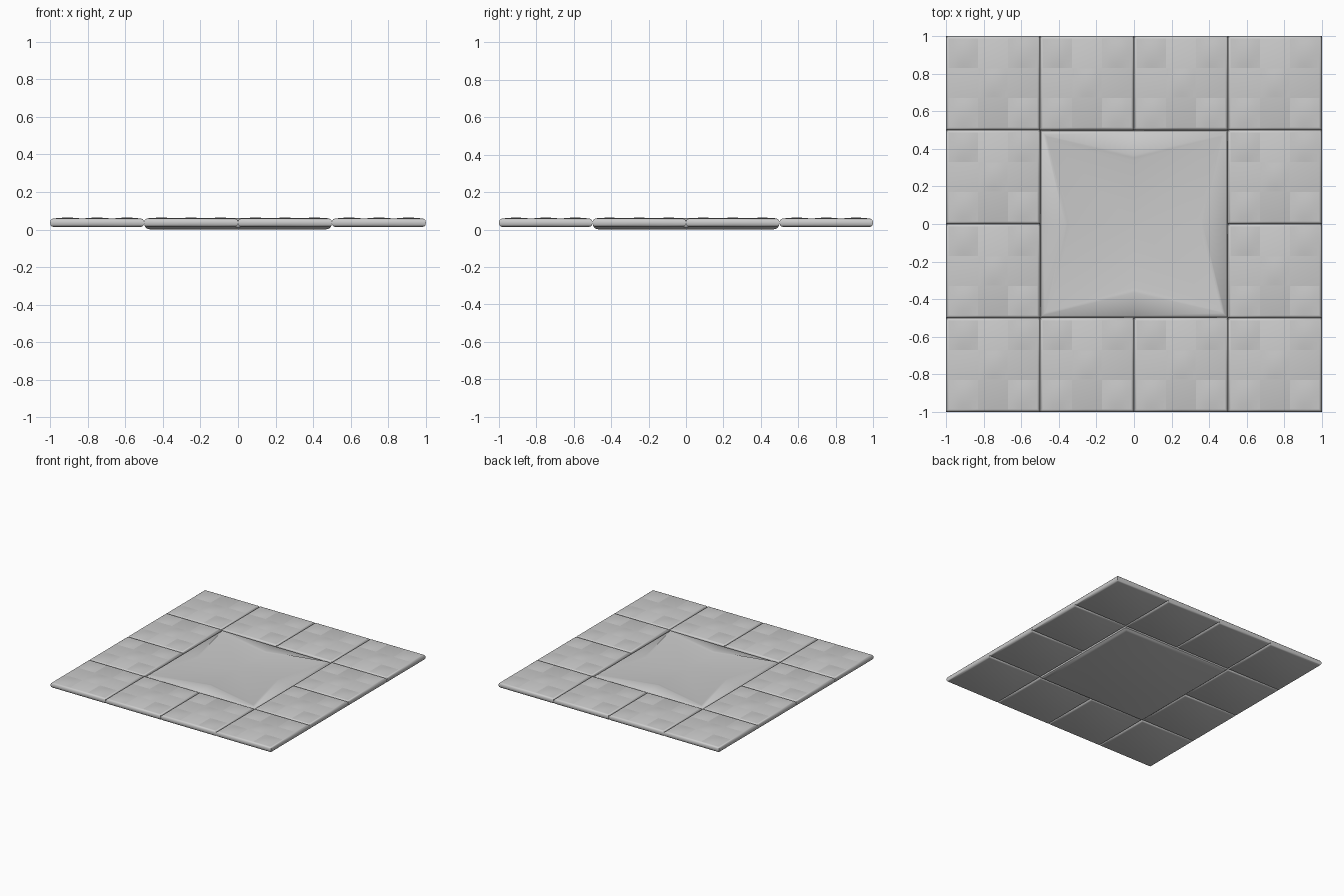
import bpy, bmesh, math

if "Cube" in bpy.data.objects:
    bpy.data.objects.remove(bpy.data.objects["Cube"])


def add_rings(bm, rings):
    """Skin a stack of 8-point rings; each ring is (corner, middle, z)."""
    loops = []
    for c, m, z in rings:
        pts = [(c, c), (0, m), (-c, c), (-m, 0), (-c, -c), (0, -m), (c, -c), (m, 0)]
        loops.append([bm.verts.new((x, y, z)) for x, y in pts])
    for a, b in zip(loops, loops[1:]):
        for i in range(8):
            j = (i + 1) % 8
            bm.faces.new((a[i], a[j], b[j], b[i]))
    return loops


def finish(name, bm, angle):
    bmesh.ops.recalc_face_normals(bm, faces=bm.faces[:])
    me = bpy.data.meshes.new(name)
    bm.to_mesh(me)
    bm.free()
    ob = bpy.data.objects.new(name, me)
    bpy.context.collection.objects.link(ob)
    bpy.ops.object.select_all(action='DESELECT')
    ob.select_set(True)
    bpy.context.view_layer.objects.active = ob
    bpy.ops.object.shade_smooth_by_angle(angle=math.radians(angle))
    return ob


# Small border tile: rounded slab with five low pillows on a 3 x 3 pattern
bm = bmesh.new()
profile = [(.233, .014), (.242, .017), (.248, .024), (.25, .037),
           (.248, .049), (.242, .056), (.236, .058)]
loops = add_rings(bm, [(h, h, z) for h, z in profile])
bm.faces.new(loops[0][::-1])
bm.faces.new(loops[-1])
bmesh.ops.recalc_face_normals(bm, faces=bm.faces[:])
N, half, rise = 6, .078, .0055
for cx, cy in [(-1, -1), (1, -1), (0, 0), (-1, 1), (1, 1)]:
    grid = []
    for j in range(N + 1):
        row = []
        for i in range(N + 1):
            u, v = 2 * i / N - 1, 2 * j / N - 1
            z = .0581 + rise * (1 - u * u) * (1 - v * v)
            row.append(bm.verts.new((cx * .158 + u * half, cy * .158 + v * half, z)))
        grid.append(row)
    for j in range(N):
        for i in range(N):
            bm.faces.new((grid[j][i], grid[j][i + 1], grid[j + 1][i + 1], grid[j + 1][i]))
tile = finish("border_tile", bm, 35)

# Repeat the tile around the square border
spots = [(-.75 + .5 * i, -.75 + .5 * j) for j in range(4) for i in range(4)
         if i in (0, 3) or j in (0, 3)]
for k, (x, y) in enumerate(spots):
    ob = tile if k == 0 else tile.copy()
    if k:
        bpy.context.collection.objects.link(ob)
    ob.location = (x, y, 0)

# Large centre tile: thicker slab with a shallow four-pointed star
bm = bmesh.new()
loops = add_rings(bm, [
    (.465, .465, 0), (.482, .482, .004), (.495, .495, .014), (.499, .499, .03),
    (.496, .496, .043), (.487, .487, .051),
    (.474, .365, .061), (.466, .352, .060), (.44, .335, .057)])
bm.faces.new(loops[0][::-1])
mid = bm.verts.new((0, 0, .053))
for i in range(8):
    bm.faces.new((loops[-1][i], loops[-1][(i + 1) % 8], mid))
finish("centre_star_tile", bm, 35)
